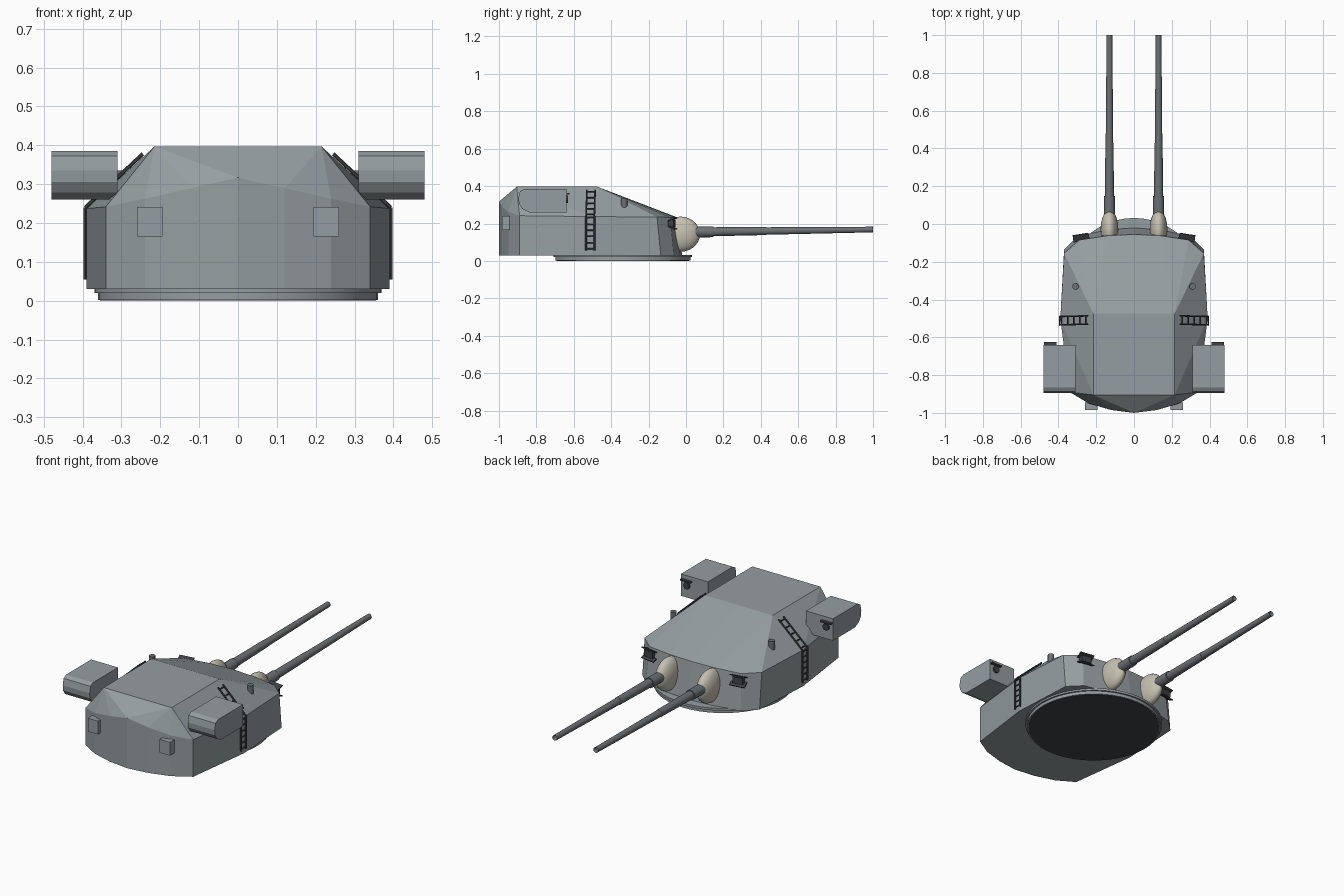
import bpy, bmesh, math
from mathutils import Matrix, Vector

if "Cube" in bpy.data.objects:
    bpy.data.objects.remove(bpy.data.objects["Cube"])


def material(name, r, g, b):
    m = bpy.data.materials.new(name)
    m.diffuse_color = (r, g, b, 1)
    m.use_nodes = True
    m.node_tree.nodes["Principled BSDF"].inputs["Base Color"].default_value = m.diffuse_color
    return m


ARMOUR = material("armour_grey", 0.30, 0.34, 0.355)
STEEL = material("gun_steel", 0.15, 0.165, 0.175)
DARK = material("dark_metal", 0.05, 0.055, 0.06)
CANVAS = material("canvas", 0.56, 0.53, 0.44)


def finish(name, bm, mat, mirror=False, smooth=False):
    bmesh.ops.recalc_face_normals(bm, faces=bm.faces[:])
    me = bpy.data.meshes.new(name)
    bm.to_mesh(me)
    bm.free()
    me.materials.append(mat)
    ob = bpy.data.objects.new(name, me)
    bpy.context.collection.objects.link(ob)
    if mirror:
        ob.modifiers.new("Mirror", 'MIRROR').use_mirror_merge = False
    if smooth:
        bpy.ops.object.select_all(action='DESELECT')
        ob.select_set(True)
        bpy.context.view_layer.objects.active = ob
        bpy.ops.object.shade_smooth_by_angle(angle=math.radians(35))
    return ob


def box(bm, centre, size, rot=Matrix()):
    m = Matrix.Translation(centre) @ rot @ Matrix.Diagonal((*size, 1))
    bmesh.ops.create_cube(bm, size=1, matrix=m)


def rod(bm, a, b, r1, r2=None, n=16):
    a, b = Vector(a), Vector(b)
    d = b - a
    m = Matrix.Translation((a + b) / 2) @ d.to_track_quat('Z', 'Y').to_matrix().to_4x4()
    bmesh.ops.create_cone(bm, cap_ends=True, segments=n, radius1=r1,
                          radius2=r1 if r2 is None else r2, depth=d.length, matrix=m)


# Armoured gunhouse: right half from rear centre round to front centre, then mirrored
floor = [(0, -1), (.12, -.985), (.24, -.95), (.34, -.89), (.39, -.5),
         (.37, -.135), (.30, -.065), (.14, -.03), (0, -.02)]
eave = [(0, -1, .317), (.12, -.985, .29), (.24, -.95, .262), (.34, -.89, .242), (.39, -.5, .237),
        (.37, -.155, .235), (.29, -.085, .233), (.14, -.062, .235), (0, -.055, .236)]
bm = bmesh.new()
lo = [bm.verts.new((x, y, .03)) for x, y in floor]
hi = [bm.verts.new(p) for p in eave]
rc, rr, fr, fc = [bm.verts.new(p) for p in
                  [(0, -.905, .397), (.215, -.905, .397), (.215, -.475, .397), (0, -.475, .397)]]
for i in range(8):
    bm.faces.new((lo[i], lo[i + 1], hi[i + 1], hi[i]))
bm.faces.new(lo)
bm.faces.new((rc, rr, fr, fc))
bm.faces.new((rc, rr, hi[0]))
for i in range(3):
    bm.faces.new((rr, hi[i], hi[i + 1]))
bm.faces.new((rr, hi[3], hi[4]))
bm.faces.new((rr, hi[4], fr))
for i in range(4, 7):
    bm.faces.new((fr, hi[i], hi[i + 1]))
bm.faces.new((fr, hi[7], hi[8], fc))
bmesh.ops.mirror(bm, geom=bm.verts[:] + bm.edges[:] + bm.faces[:], axis='X', merge_dist=.0005)
finish("gunhouse", bm, ARMOUR)

# Turning ring with a lip
bm = bmesh.new()
rod(bm, (0, -.338, .002), (0, -.338, .022), .361, n=48)
rod(bm, (0, -.338, .02), (0, -.338, .033), .37, n=48)
finish("turning_ring", bm, ARMOUR, smooth=True)
bm = bmesh.new()
rod(bm, (0, -.338, 0), (0, -.338, .01), .355, n=48)
finish("ring_underside", bm, DARK)

# Gun barrels with sleeve and hollow muzzle
bm = bmesh.new()
rod(bm, (.13, .04, .154), (.13, .147, .156), .029, n=20)
rod(bm, (.13, .14, .156), (.13, .43, .160), .024, .0215, 20)
rod(bm, (.13, .43, .160), (.13, 1, .168), .020, .015, 20)
muzzle = max(bm.faces, key=lambda f: f.calc_center_median().y)
bmesh.ops.inset_region(bm, faces=[muzzle], thickness=.005)
bmesh.ops.translate(bm, verts=muzzle.verts[:], vec=(0, -.03, 0))
finish("gun_barrels", bm, STEEL, mirror=True, smooth=True)

# Canvas bags where the barrels leave the front plate
bm = bmesh.new()
bmesh.ops.create_uvsphere(bm, u_segments=20, v_segments=14, radius=1,
                          matrix=Matrix.Translation((.13, -.03, .143))
                          @ Matrix.Diagonal((.047, .105, .094, 1)))
finish("canvas_bags", bm, CANVAS, mirror=True, smooth=True)

# Rangefinder housings: rounded-back profile extruded sideways
prof = [(-.64, .26), (-.84, .26), (-.875, .278), (-.893, .305), (-.896, .335),
        (-.888, .372), (-.865, .385), (-.64, .385)]
bm = bmesh.new()
f = bm.faces.new([bm.verts.new((.31, y, z)) for y, z in prof])
side = bmesh.ops.extrude_face_region(bm, geom=[f])["geom"]
bmesh.ops.translate(bm, verts=[v for v in side if isinstance(v, bmesh.types.BMVert)], vec=(.17, 0, 0))
bm.faces.ensure_lookup_table()
if len([x for x in bm.faces if len(x.verts) == 8]) < 2:
    bm.faces.new([v for v in bm.verts if v.co.x < .32])
finish("rangefinder_housings", bm, ARMOUR, mirror=True)

# Rangefinder lens and its hood
bm = bmesh.new()
rod(bm, (.44, -.645, .33), (.44, -.63, .33), .019)
box(bm, (.443, -.633, .358), (.066, .018, .008))
finish("rangefinder_lenses", bm, DARK, mirror=True)

# Ladders: up the wall, then up the sloping roof side
bm = bmesh.new()
path = [Vector((.393, -.512, .055)), Vector((.393, -.512, .24)), Vector((.245, -.508, .378))]
rail = Vector((0, .022, 0))
for a, b, count in [(path[0], path[1], 6), (path[1], path[2], 5)]:
    for s in (-1, 1):
        rod(bm, a + rail * s, b + rail * s, .005, n=6)
    for i in range(count):
        p = a.lerp(b, (i + .3) / (count - .4))
        rod(bm, p - rail, p + rail, .004, n=6)
finish("ladders", bm, DARK, mirror=True)

# Roof periscopes
bm = bmesh.new()
rod(bm, (.31, -.33, .28), (.31, -.33, .335), .017)
finish("periscopes", bm, STEEL, mirror=True, smooth=True)

# Lockers on the rear wall
bm = bmesh.new()
box(bm, (.227, -.965, .203), (.065, .04, .076))
finish("rear_lockers", bm, ARMOUR, mirror=True)

# Sighting ports on the front corners: core with flared plates above and below
bm = bmesh.new()
turn = Matrix.Rotation(math.radians(-9), 4, 'Z')
box(bm, (.28, -.076, .20), (.06, .03, .036), turn)
for s in (-1, 1):
    tilt = turn @ Matrix.Rotation(math.radians(25 * s), 4, 'X')
    box(bm, (.28, -.072, .20 + .022 * s), (.086, .04, .006), tilt)
finish("sight_ports", bm, DARK, mirror=True)
